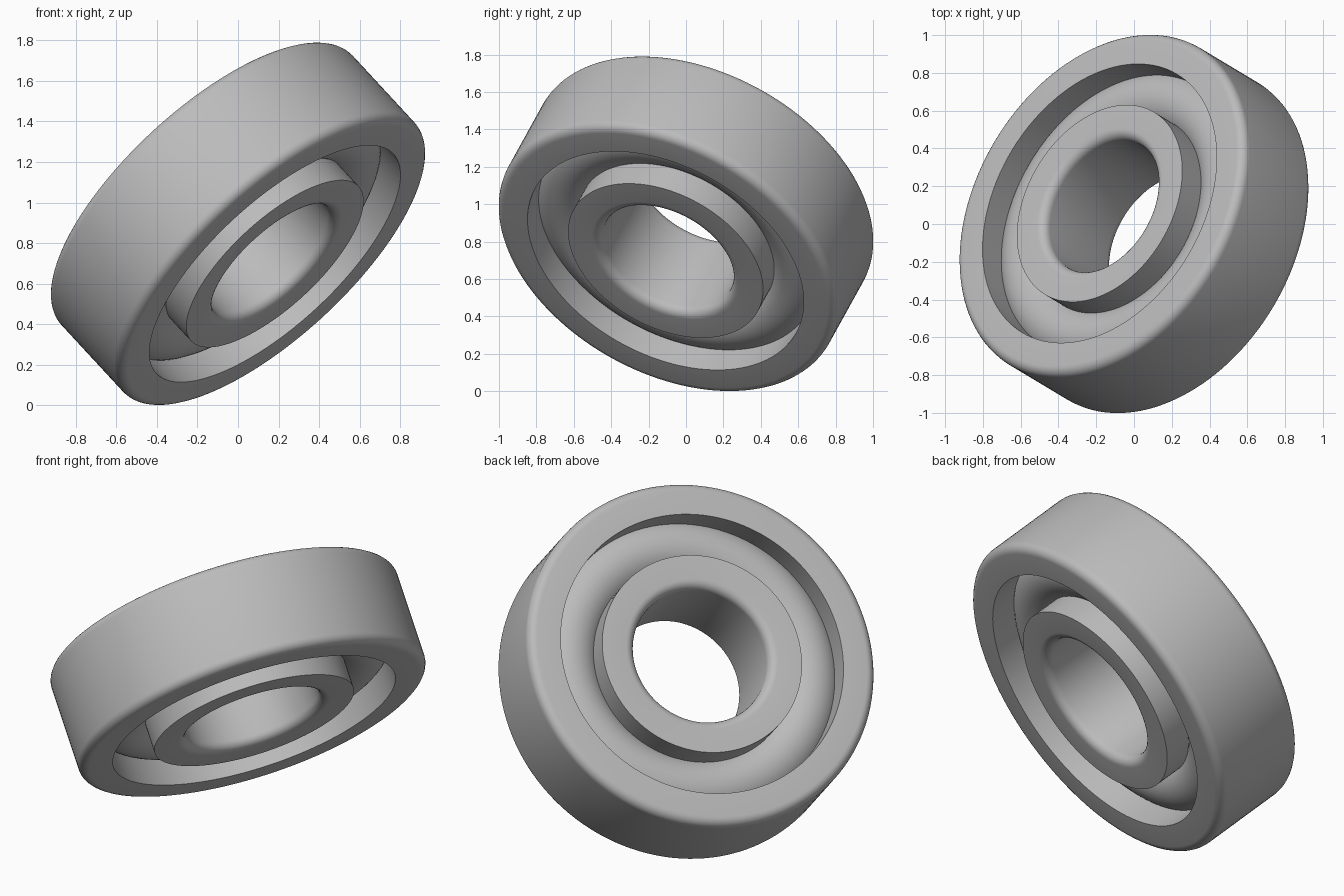
import bpy, bmesh, math
from mathutils import Vector

cube = bpy.data.objects.get("Cube")
if cube:
    bpy.data.objects.remove(cube)

SEGMENTS = 128
HALF_WIDTH = 0.29
FILLET = 0.05
AXIS = Vector((-0.629, 0.3765, 0.6805)).normalized()
CENTRE = Vector((0, 0, 0.895))

steel = bpy.data.materials.new("grey steel")
steel.use_nodes = True
steel.diffuse_color = (0.5, 0.5, 0.5, 1)
steel.node_tree.nodes["Principled BSDF"].inputs["Base Color"].default_value = (0.5, 0.5, 0.5, 1)


def arc(radius, height, size, start, end, steps):
    """Points on a circular arc in the (radius, height) plane."""
    angles = [math.radians(start + (end - start) * i / steps) for i in range(steps + 1)]
    return [(radius + size * math.cos(a), height + size * math.sin(a)) for a in angles]


def revolve(name, profile):
    """Sweep a closed counter-clockwise profile around the tilted axis."""
    bm = bmesh.new()
    rings = []
    for s in range(SEGMENTS):
        a = math.tau * s / SEGMENTS
        rings.append([bm.verts.new((r * math.cos(a), r * math.sin(a), z)) for r, z in profile])
    n = len(profile)
    for s in range(SEGMENTS):
        here, there = rings[s], rings[(s + 1) % SEGMENTS]
        for i in range(n):
            j = (i + 1) % n
            bm.faces.new((here[i], there[i], there[j], here[j]))
    bmesh.ops.recalc_face_normals(bm, faces=bm.faces)
    mesh = bpy.data.meshes.new(name)
    bm.to_mesh(mesh)
    bm.free()
    mesh.materials.append(steel)
    obj = bpy.data.objects.new(name, mesh)
    bpy.context.collection.objects.link(obj)
    obj.location = CENTRE
    obj.rotation_euler = AXIS.to_track_quat("Z", "Y").to_euler()
    bpy.ops.object.select_all(action="DESELECT")
    obj.select_set(True)
    bpy.context.view_layer.objects.active = obj
    bpy.ops.object.shade_smooth_by_angle(angle=math.radians(35))
    return obj


def race(name, round_radius, sharp_radius):
    """A ring with rounded edges on one wall and sharp edges on the other."""
    side = 1 if round_radius > sharp_radius else -1
    top = arc(0, HALF_WIDTH - FILLET, FILLET, 0, 90, 6)
    wall = [(round_radius + side * (r - FILLET), z) for r, z in top]
    lower = [(r, -z) for r, z in reversed(wall)]
    revolve(name, lower + wall + [(sharp_radius, HALF_WIDTH), (sharp_radius, -HALF_WIDTH)])


# Outer race, inner race and the rounded rolling band between them
race("outer_race", 0.979, 0.797)
race("inner_race", 0.378, 0.563)
revolve("rolling_band", arc(0.68, 0, 0.177, 0, 352.5, 47))
